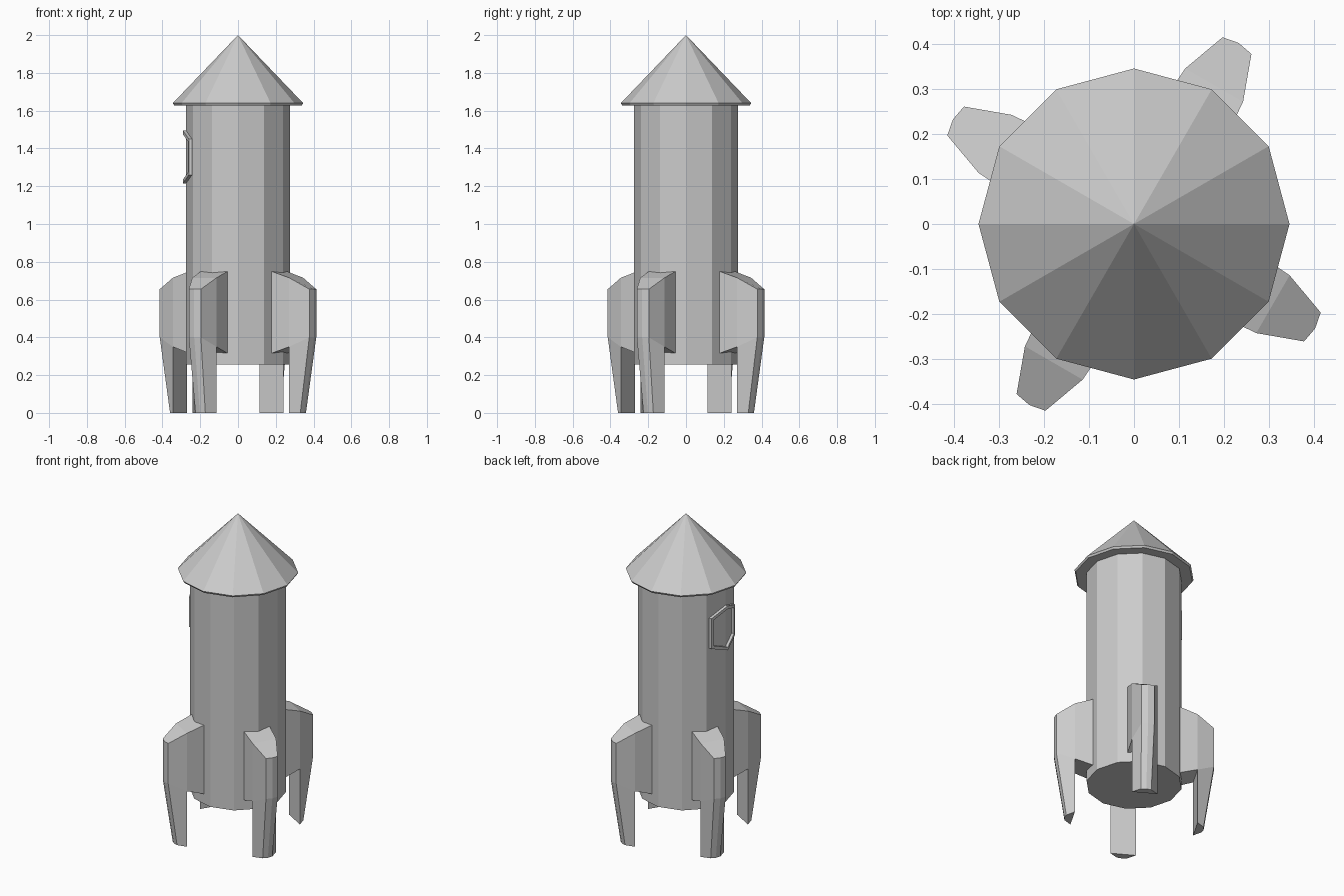
import bpy, bmesh, math
from mathutils import Matrix

if "Cube" in bpy.data.objects:
    bpy.data.objects.remove(bpy.data.objects["Cube"])


def make_object(name, verts, faces):
    mesh = bpy.data.meshes.new(name)
    bm = bmesh.new()
    vs = [bm.verts.new(v) for v in verts]
    for f in faces:
        bm.faces.new([vs[i] for i in f])
    bmesh.ops.recalc_face_normals(bm, faces=bm.faces)
    bm.to_mesh(mesh)
    bm.free()
    obj = bpy.data.objects.new(name, mesh)
    bpy.context.collection.objects.link(obj)
    return obj


def lathe(name, profile, apex=None, sides=12):
    """Faceted solid of revolution from (radius, z) rings, closed by a cap or apex."""
    verts, faces = [], []
    for r, z in profile:
        for k in range(sides):
            a = math.tau * k / sides
            verts.append((r * math.cos(a), r * math.sin(a), z))
    for j in range(len(profile) - 1):
        for k in range(sides):
            n = (k + 1) % sides
            a, b = j * sides, (j + 1) * sides
            faces.append((a + k, a + n, b + n, b + k))
    top = (len(profile) - 1) * sides
    faces.append(tuple(range(sides)))
    if apex is None:
        faces.append(tuple(range(top, top + sides)))
    else:
        verts.append((0, 0, apex))
        faces += [(top + k, top + (k + 1) % sides, len(verts) - 1) for k in range(sides)]
    return make_object(name, verts, faces)


# Hull and pointed cap with a thin rim
lathe("hull", [(0.275, 0.255), (0.275, 1.635)])
lathe("nose_cone", [(0.338, 1.628), (0.345, 1.64)], apex=2.0)

# Fin: side outline as (radius, half width, height), mirrored, plus an outer ridge
side = [(0.235, 0.083, 0.755), (0.356, 0.074, 0.715), (0.457, 0.037, 0.655),
        (0.457, 0.037, 0.40), (0.398, 0.030, 0.0), (0.356, 0.074, 0.0),
        (0.356, 0.074, 0.35), (0.235, 0.083, 0.31)]
ridge = [(0.464, 0, 0.655), (0.464, 0, 0.40), (0.404, 0, 0.0)]
fin_verts = side + [(r, -t, z) for r, t, z in side] + ridge
fin_faces = [(0, 1, 9, 8), (1, 2, 16, 10, 9), (4, 18, 12, 13, 5),
             (5, 13, 14, 6), (6, 14, 15, 7), (7, 15, 8, 0)]
for s in (0, 8):
    fin_faces += [(s, s + 1, s + 6, s + 7), (s + 1, s + 2, s + 3, s + 6),
                  (s + 6, s + 3, s + 4, s + 5),
                  (s + 2, s + 3, 17, 16), (s + 3, s + 4, 18, 17)]
for i in range(4):
    fin = make_object(f"fin_{i + 1}", fin_verts, fin_faces)
    fin.data.transform(Matrix.Rotation(math.radians(60 + 90 * i), 4, 'Z'))

# Six-sided window frame folded around the left hull edge
outline = [(0, 0.14), (0.118, 0.095), (0.118, -0.095), (0, -0.14), (-0.118, -0.095), (-0.118, 0.095)]
frame_verts = []
for scale, lift in ((1, 0), (1, 0.018), (0.86, 0.018), (0.86, 0)):
    for t, h in outline:
        x = -(0.274 + lift - 0.268 * abs(t * scale))
        frame_verts.append((x, t * scale, 1.355 + h * scale))
frame_faces = []
for j in range(4):
    for k in range(6):
        n, m = (k + 1) % 6, (j + 1) % 4
        frame_faces.append((j * 6 + k, j * 6 + n, m * 6 + n, m * 6 + k))
make_object("window_frame", frame_verts, frame_faces)
